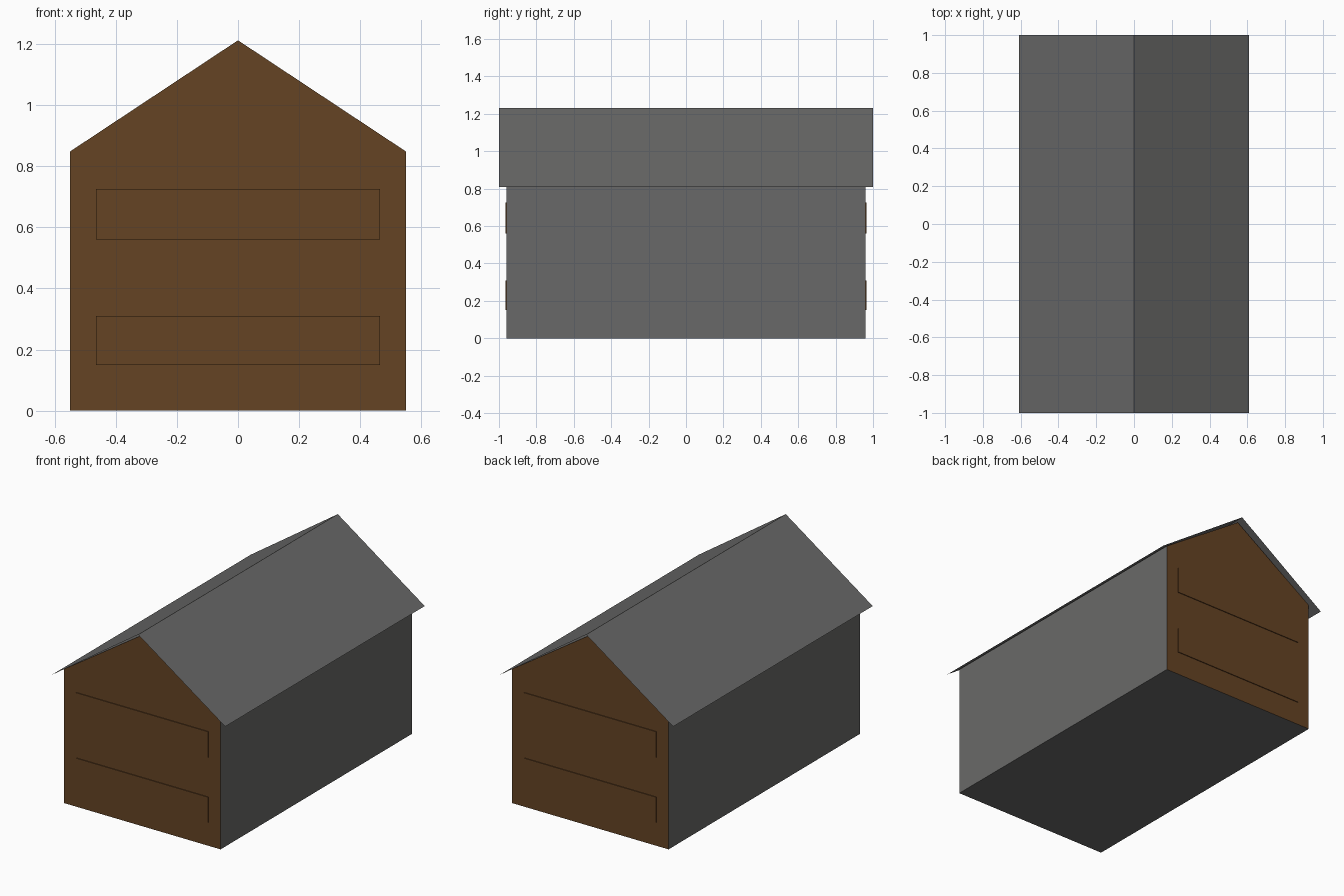
import bpy

if "Cube" in bpy.data.objects:
    bpy.data.objects.remove(bpy.data.objects["Cube"], do_unlink=True)


def material(name, color):
    mat = bpy.data.materials.new(name)
    mat.use_nodes = True
    mat.diffuse_color = color
    for node in mat.node_tree.nodes:
        if node.type == 'BSDF_PRINCIPLED':
            node.inputs["Base Color"].default_value = color
    return mat


gray = material("gray", (0.141, 0.141, 0.139, 1))
brown = material("brown wood", (0.130, 0.056, 0.017, 1))


def extruded(name, profile, half_length, mats, closed=True):
    """Extrude an x-z profile along y; a closed profile also gets end caps."""
    n = len(profile)
    verts = [(x, y, z) for y in (-half_length, half_length) for x, z in profile]
    faces = [(i, i + n, (i + 1) % n + n, (i + 1) % n)
             for i in range(n if closed else n - 1)]
    if closed:
        faces += [tuple(range(n)), tuple(reversed(range(n, 2 * n)))]
    mesh = bpy.data.meshes.new(name)
    mesh.from_pydata(verts, [], faces)
    for mat in mats:
        mesh.materials.append(mat)
    obj = bpy.data.objects.new(name, mesh)
    bpy.context.collection.objects.link(obj)
    return obj


# House body: gray sides and floor, brown gable ends
W, EAVE, RIDGE, L = 0.55, 0.848, 1.212, 0.96
body = extruded("house_body",
                [(-W, 0), (W, 0), (W, EAVE), (0, RIDGE), (-W, EAVE)],
                L, [gray, brown])
for face in body.data.polygons:
    face.material_index = 1 if abs(face.normal.y) > 0.9 else 0

# Thin sheet roof overhanging every side
extruded("roof", [(0.61, 0.81), (0, 1.23), (-0.61, 0.81)], 1.0, [gray], closed=False)

# Shallow raised panels, two on each gable end
P, DEPTH = 0.465, 0.003
for end, sign in (("front", -1), ("back", 1)):
    for level, low, high in (("lower", 0.15, 0.31), ("upper", 0.56, 0.725)):
        panel = extruded(f"{end}_{level}_panel",
                         [(-P, low), (P, low), (P, high), (-P, high)],
                         DEPTH, [brown])
        panel.location.y = sign * (L + DEPTH - 0.001)
